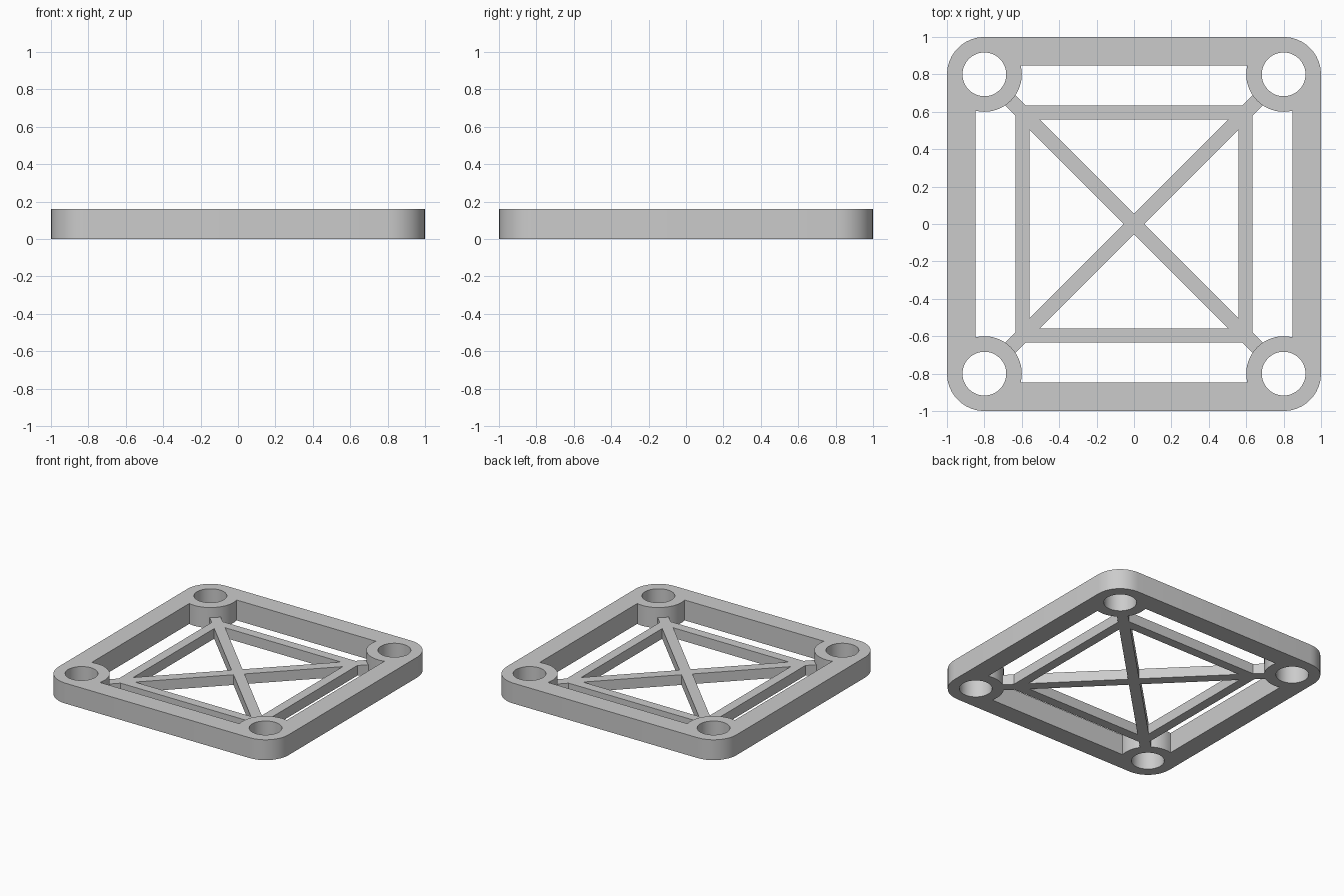
import bpy, bmesh, math

if "Cube" in bpy.data.objects:
    bpy.data.objects.remove(bpy.data.objects["Cube"])

grey = bpy.data.materials.new("grey")
grey.diffuse_color = (0.6, 0.6, 0.6, 1)
grey.use_nodes = True
grey.node_tree.nodes["Principled BSDF"].inputs["Base Color"].default_value = grey.diffuse_color

C, R, HOLE = 0.8, 0.2, 0.117      # corner boss centre, radius, bore
INNER = 0.848                     # half width of the frame opening


def arc(cx, cy, r, a0, a1, n):
    return [(cx + r * math.cos(a0 + (a1 - a0) * i / n),
             cy + r * math.sin(a0 + (a1 - a0) * i / n)) for i in range(n + 1)]


def four(points):
    """Repeat points by quarter turns about the centre, as one list."""
    out, pts = [], list(points)
    for _ in range(4):
        out += pts
        pts = [(-y, x) for x, y in pts]
    return out


def plate(name, loops, height):
    """Extrude an outline with holes up from z = 0."""
    curve = bpy.data.curves.new(name, 'CURVE')
    curve.dimensions = '2D'
    curve.fill_mode = 'BOTH'
    curve.extrude = height / 2
    for loop in loops:
        s = curve.splines.new('POLY')
        s.points.add(len(loop) - 1)
        for p, (x, y) in zip(s.points, loop):
            p.co = (x, y, 0, 1)
        s.use_cyclic_u = True
    ob = bpy.data.objects.new(name, curve)
    bpy.context.collection.objects.link(ob)
    bpy.ops.object.select_all(action='DESELECT')
    ob.select_set(True)
    bpy.context.view_layer.objects.active = ob
    bpy.ops.object.convert(target='MESH')
    ob = bpy.context.view_layer.objects.active
    bm = bmesh.new()
    bm.from_mesh(ob.data)
    bmesh.ops.remove_doubles(bm, verts=bm.verts, dist=1e-4)
    bmesh.ops.translate(bm, verts=bm.verts, vec=(0, 0, height / 2))
    bmesh.ops.recalc_face_normals(bm, faces=bm.faces)
    bm.to_mesh(ob.data)
    bm.free()
    ob.data.materials.clear()
    ob.data.materials.append(grey)
    bpy.ops.object.shade_smooth_by_angle(angle=math.radians(30))
    return ob


# Outer frame: rounded square, opening that wraps the bosses, four bores
outline = four(arc(C, C, R, 0, math.pi / 2, 9))
off = INNER - C
opening = four(arc(C, C, R, -math.acos(off / R), -math.pi - math.asin(off / R), 18))
bores = [arc(x, y, HOLE, 0, 2 * math.pi, 48)[:-1]
         for x in (-C, C) for y in (-C, C)]
plate("outer_frame", [outline, opening] + bores, 0.16)

# Inner brace: thin square frame with crossing diagonals and stubs to the bosses
OUT, IN, H = 0.633, 0.559, 0.056   # H is the diagonal half width along an axis
tip = 0.937 / math.sqrt(2)
stub = four([(OUT, OUT - H), (tip + H / 2, tip - H / 2),
             (tip - H / 2, tip + H / 2), (OUT - H, OUT)])
windows = []
tri = [(H, 0), (IN, IN - H), (IN, H - IN)]
for _ in range(4):
    windows.append(tri)
    tri = [(-y, x) for x, y in tri]
plate("cross_brace", [stub] + windows, 0.08)
